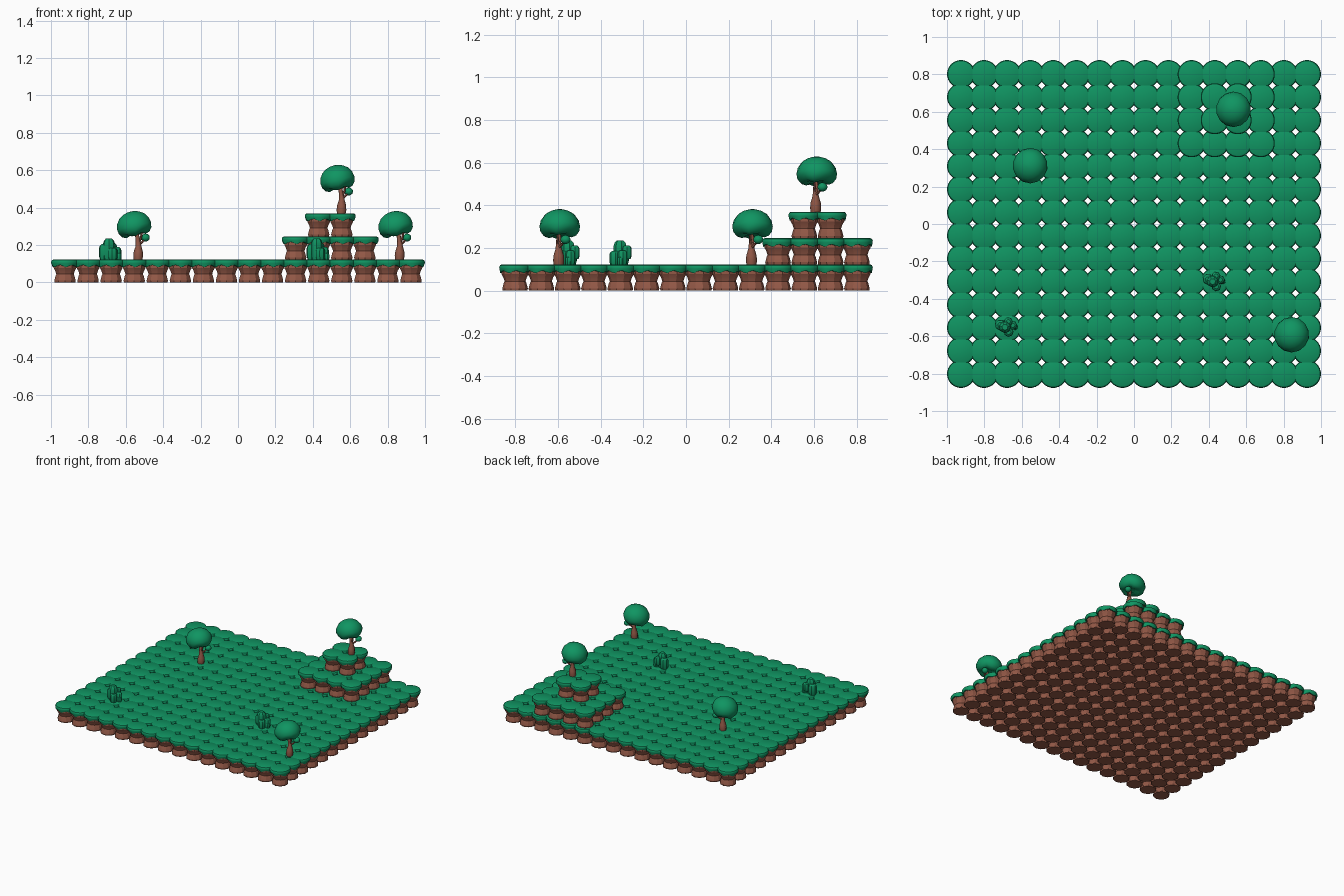
import bpy, bmesh, math
from mathutils import Vector, Matrix

if "Cube" in bpy.data.objects:
    bpy.data.objects.remove(bpy.data.objects["Cube"])

STEP = 0.1233          # tile spacing and tile height
COLS, ROWS = 16, 14


def material(name, rgb):
    m = bpy.data.materials.new(name)
    m.diffuse_color = (*rgb, 1)
    m.use_nodes = True
    m.node_tree.nodes["Principled BSDF"].inputs["Base Color"].default_value = m.diffuse_color
    return m


GREEN = material("leaf green", (0.005, 0.300, 0.122))
BROWN = material("earth brown", (0.290, 0.098, 0.062))


def finish(bm, name, mat, angle=35):
    bmesh.ops.remove_doubles(bm, verts=bm.verts, dist=1e-6)
    bmesh.ops.recalc_face_normals(bm, faces=bm.faces)
    me = bpy.data.meshes.new(name)
    bm.to_mesh(me)
    bm.free()
    me.materials.append(mat)
    me.shade_smooth()
    me.set_sharp_from_angle(angle=math.radians(angle))
    return me


def loft(bm, rings):
    """Skin a list of equal vertex rings and cap both ends."""
    rings = [[bm.verts.new(p) for p in r] for r in rings]
    n = len(rings[0])
    for a, b in zip(rings, rings[1:]):
        for i in range(n):
            j = (i + 1) % n
            bm.faces.new((a[i], a[j], b[j], b[i]))
    bm.faces.new(rings[0][::-1])
    bm.faces.new(rings[-1])


def lathe(bm, profile, sides, wave=None, matrix=Matrix()):
    rings = []
    for k, (r, z) in enumerate(profile):
        ring = []
        for i in range(sides):
            a = 2 * math.pi * (i + 0.5) / sides
            dz = wave(k, i) if wave else 0
            ring.append(matrix @ Vector((r * math.cos(a), r * math.sin(a), z + dz)))
        rings.append(ring)
    loft(bm, rings)


def tube(bm, points, sides=8):
    """Round limb through (x, y, z, radius) points."""
    pts = [Vector(p[:3]) for p in points]
    rings = []
    for k, p in enumerate(pts):
        d = pts[min(k + 1, len(pts) - 1)] - pts[max(k - 1, 0)]
        q = Vector((0, 0, 1)).rotation_difference(d.normalized())
        r = points[k][3]
        rings.append([p + q @ Vector((r * math.cos(2 * math.pi * i / sides),
                                      r * math.sin(2 * math.pi * i / sides), 0))
                      for i in range(sides)])
    loft(bm, rings)


def place(me, name, loc):
    ob = bpy.data.objects.new(name, me)
    ob.location = loc
    bpy.context.collection.objects.link(ob)


# grass cap with a dripping zigzag hem
bm = bmesh.new()
drip = (0, -0.007, -0.012, -0.004)
lathe(bm, [(0.050, 0.090), (0.070, 0.094), (0.0745, 0.103), (0.075, 0.111),
           (0.071, 0.119), (0.062, 0.1233)], 24,
      lambda k, i: drip[i % 4] if k == 1 else 0)
cap = finish(bm, "grass_cap", GREEN)

# earth block: waisted rock column
bm = bmesh.new()
lathe(bm, [(0.058, 0.0), (0.060, 0.010), (0.053, 0.036), (0.049, 0.044),
           (0.055, 0.062), (0.064, 0.078), (0.064, 0.096)], 10)
earth = finish(bm, "earth_block", BROWN, 15)

# terraces: first col, col count, first row, row count
for level, (c0, nc, r0, nr) in enumerate([(0, COLS, 0, ROWS), (10, 4, 10, 4), (11, 2, 11, 2)]):
    for c in range(c0, c0 + nc):
        for r in range(r0, r0 + nr):
            loc = ((c - (COLS - 1) / 2) * STEP, (r - (ROWS - 1) / 2) * STEP, level * STEP)
            place(cap, "grass_cap", loc)
            place(earth, "earth_block", loc)

# tree trunk with two branches
bm = bmesh.new()
tube(bm, [(0, 0, -0.004, 0.023), (0.001, 0, 0.018, 0.026), (0.002, 0, 0.042, 0.024),
          (0.003, 0, 0.072, 0.015), (0, 0, 0.10, 0.012), (-0.008, 0, 0.15, 0.010)])
tube(bm, [(0.003, 0, 0.078, 0.009), (0.022, 0.014, 0.092, 0.006), (0.038, 0.030, 0.113, 0.005)], 6)
tube(bm, [(0.002, 0, 0.088, 0.008), (0.016, -0.004, 0.115, 0.006), (0.022, -0.006, 0.15, 0.005)], 6)
trunk = finish(bm, "tree_trunk", BROWN, 45)

# tilted dome canopy and a small side leaf ball
bm = bmesh.new()
tilt = Matrix.Translation((-0.021, 0.005, 0.180)) @ Matrix.Rotation(math.radians(-13), 4, 'Y')
lathe(bm, [(0.030, -0.042), (0.055, -0.050), (0.076, -0.042), (0.091, -0.022), (0.095, -0.002),
           (0.089, 0.026), (0.071, 0.052), (0.046, 0.068), (0.022, 0.076), (0.003, 0.078)], 14,
      lambda k, i: 0.006 * math.sin(i * 2 * math.pi * 4 / 14) if k < 4 else 0, tilt)
canopy = finish(bm, "tree_canopy", GREEN, 50)
bm = bmesh.new()
bmesh.ops.create_icosphere(bm, subdivisions=2, radius=0.024,
                           matrix=Matrix.Translation((0.040, 0.032, 0.116)) @ Matrix.Diagonal((1, 1, 0.9, 1)))
leaf = finish(bm, "side_leaf_ball", GREEN, 50)

for loc in [(-0.535, 0.307, STEP), (0.552, 0.608, 3 * STEP), (0.863, -0.597, STEP)]:
    place(trunk, "tree_trunk", loc)
    place(canopy, "tree_canopy", loc)
    place(leaf, "side_leaf_ball", loc)

# bush: cluster of stubby faceted lumps (x, y, radius, bottom, top)
bm = bmesh.new()
for x, y, r, z0, z1 in [(-0.006, 0, 0.032, 0, 0.112), (-0.030, 0.012, 0.030, 0.0, 0.082),
                        (0.036, 0.010, 0.024, 0.0, 0.066), (0.014, -0.026, 0.026, 0.0, 0.062),
                        (0.012, 0.030, 0.024, 0.028, 0.088), (0.048, 0.0, 0.015, 0.0, 0.035)]:
    h = z1 - z0
    lathe(bm, [(r * 0.8, z0 - 0.002), (r, z0 + 0.2 * h), (r, z1 - 0.25 * h),
               (r * 0.85, z1 - 0.1 * h), (r * 0.5, z1)], 7,
          matrix=Matrix.Translation((x, y, 0)) @ Matrix.Rotation(x * 40, 4, 'Z'))
bush = finish(bm, "bush", GREEN, 30)
for loc in [(-0.684, -0.552, STEP), (0.426, -0.308, STEP)]:
    place(bush, "bush", loc)
